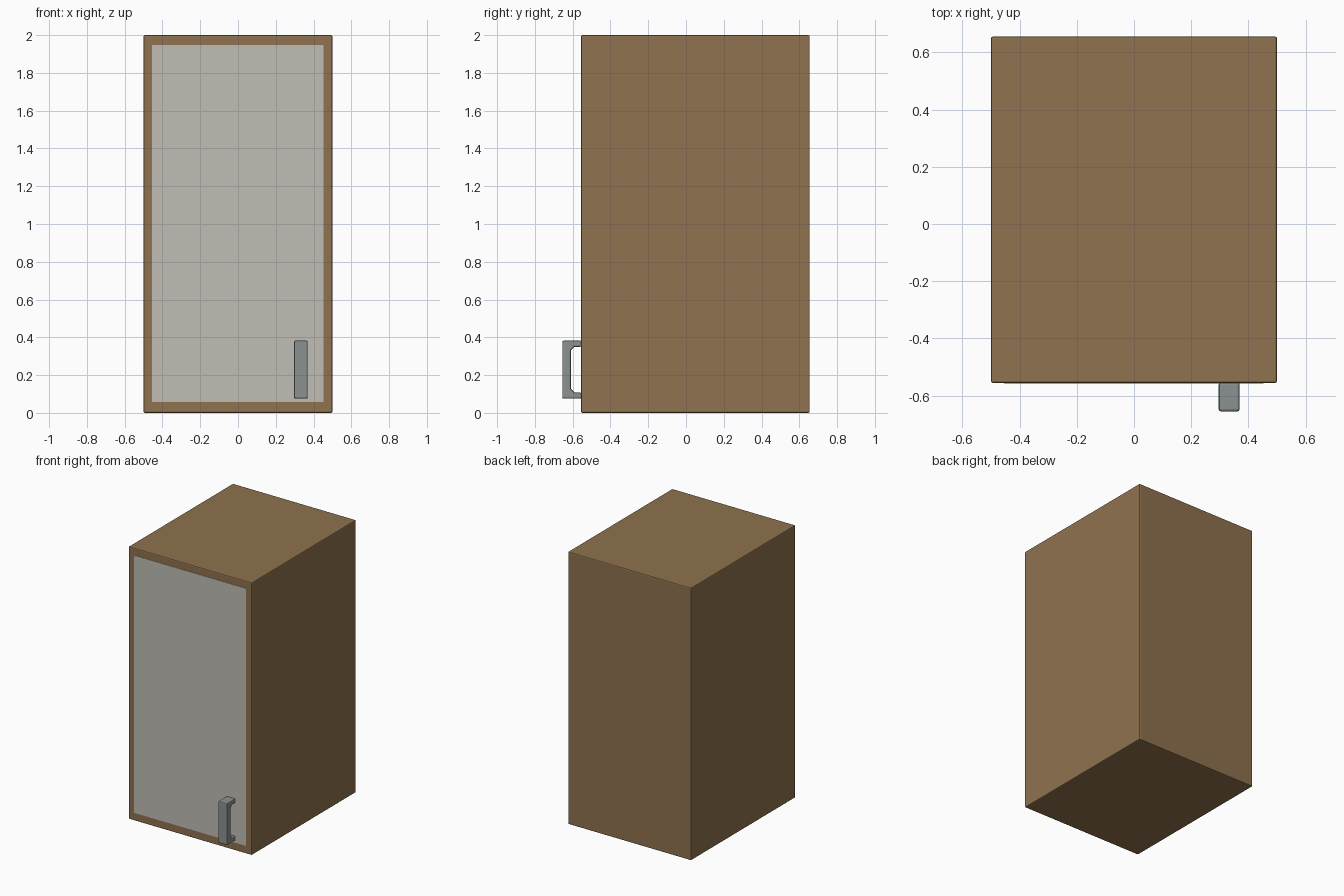
import bpy, bmesh

if "Cube" in bpy.data.objects:
    bpy.data.objects.remove(bpy.data.objects["Cube"])


def material(name, rgb):
    m = bpy.data.materials.new(name)
    m.diffuse_color = (*rgb, 1.0)
    m.use_nodes = True
    m.node_tree.nodes["Principled BSDF"].inputs["Base Color"].default_value = m.diffuse_color
    return m


wood = material("brown wood", (0.275, 0.168, 0.077))
panel_grey = material("pale grey panel", (0.527, 0.509, 0.456))
metal = material("grey metal", (0.26, 0.283, 0.287))


def prism(name, profile, x0, x1, mat, bevel=0.0, segments=2):
    """Extrude a (y, z) outline along x, with optional rounded edges."""
    bm = bmesh.new()
    face = bm.faces.new([bm.verts.new((x0, y, z)) for y, z in profile])
    ext = bmesh.ops.extrude_face_region(bm, geom=[face])
    verts = [v for v in ext["geom"] if isinstance(v, bmesh.types.BMVert)]
    bmesh.ops.translate(bm, verts=verts, vec=(x1 - x0, 0, 0))
    bmesh.ops.recalc_face_normals(bm, faces=bm.faces)
    mesh = bpy.data.meshes.new(name)
    bm.to_mesh(mesh)
    bm.free()
    mesh.materials.append(mat)
    ob = bpy.data.objects.new(name, mesh)
    bpy.context.collection.objects.link(ob)
    if bevel:
        mod = ob.modifiers.new("rounded edges", "BEVEL")
        mod.width = bevel
        mod.segments = segments
        mod.limit_method = "ANGLE"
        mod.angle_limit = 1.0
    return ob


def rect(y0, y1, z0, z1):
    return [(y0, z0), (y1, z0), (y1, z1), (y0, z1)]


FRONT = -0.555

# cabinet box
prism("cabinet_body", rect(FRONT, 0.655, 0.0, 2.0), -0.5, 0.5, wood, 0.007)

# flush door panel set in the wooden border
prism("door_panel", rect(FRONT - 0.002, FRONT + 0.004, 0.058, 1.947),
      -0.455, 0.453, panel_grey)

# pull handle: C-shaped outline, mirrored about its middle height
mid = 0.229
half = [(FRONT + 0.002, 0.121), (-0.590, 0.121), (-0.608, 0.103)]
outer = [(-0.655, 0.154), (FRONT + 0.002, 0.154)]
profile = ([(y, mid + d) for y, d in half]
           + [(y, mid - d) for y, d in reversed(half)]
           + [(y, mid - d) for y, d in reversed(outer)]
           + [(y, mid + d) for y, d in outer])
prism("door_handle", profile, 0.296, 0.369, metal, 0.008)
